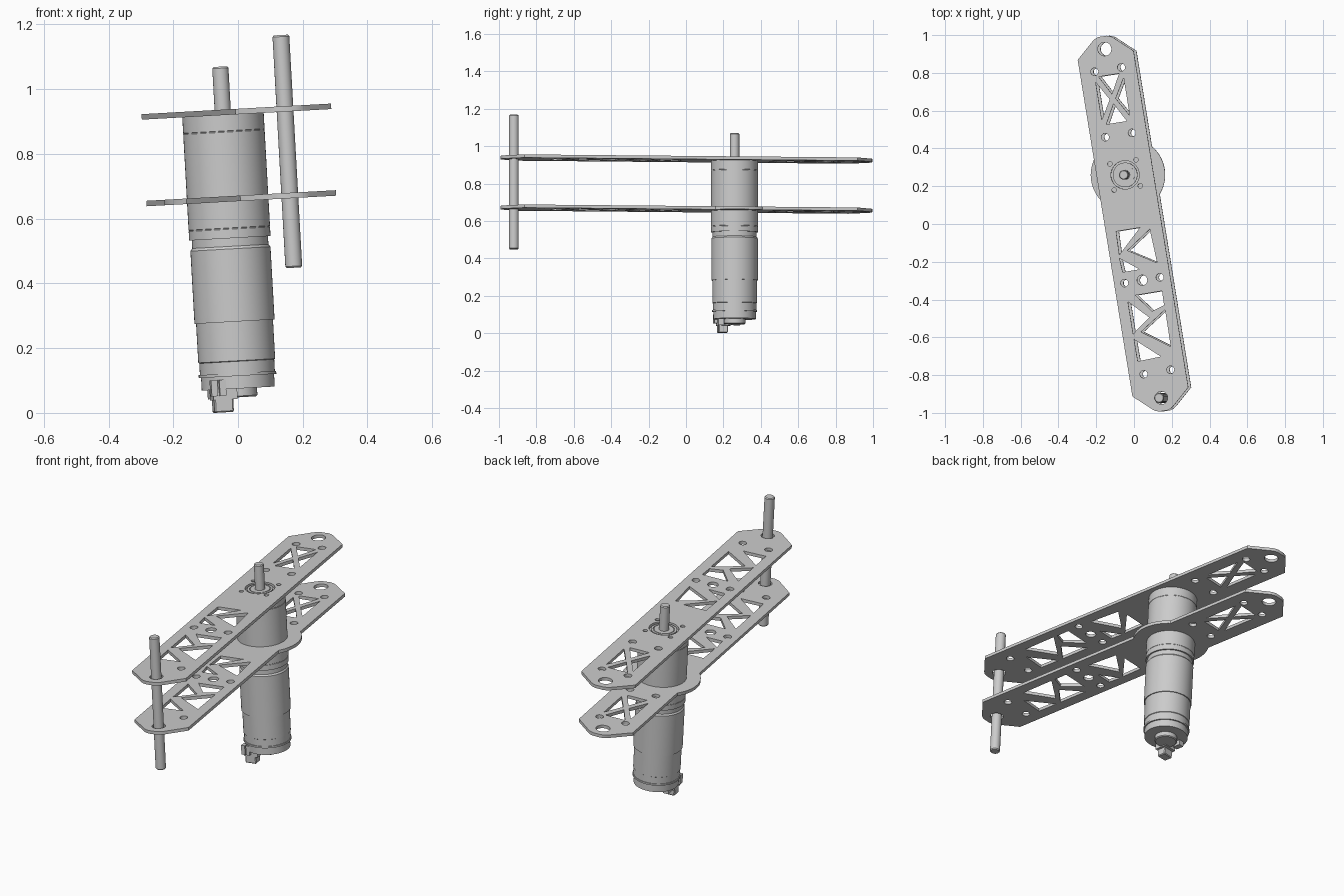
import bpy, bmesh
from math import pi, sin, cos, acos, radians
from mathutils import Matrix, Vector

cube = bpy.data.objects.get("Cube")
if cube:
    bpy.data.objects.remove(cube)

grey = bpy.data.materials.new("machined grey")
grey.use_nodes = True
grey.diffuse_color = (0.6, 0.6, 0.6, 1)
grey.node_tree.nodes["Principled BSDF"].inputs["Base Color"].default_value = grey.diffuse_color

# Whole assembly leans slightly and is turned; local origin is the motor axis
FRAME = (Matrix.Rotation(radians(-3.2), 4, 'Y') @ Matrix.Translation((0.005, 0.26, 0))
         @ Matrix.Rotation(radians(9.25), 4, 'Z'))
ROD_V, EYE_V, MID_V = -1.196, 0.675, -0.2615


def finish(obj, smooth=True):
    obj.data.materials.clear()
    obj.data.materials.append(grey)
    obj.matrix_world = FRAME
    bpy.ops.object.select_all(action='DESELECT')
    obj.select_set(True)
    bpy.context.view_layer.objects.active = obj
    if smooth:
        bpy.ops.object.shade_smooth_by_angle(angle=radians(30))
    return obj


def from_bmesh(name, bm, smooth=True):
    bmesh.ops.recalc_face_normals(bm, faces=bm.faces)
    mesh = bpy.data.meshes.new(name)
    bm.to_mesh(mesh)
    bm.free()
    obj = bpy.data.objects.new(name, mesh)
    bpy.context.collection.objects.link(obj)
    return finish(obj, smooth)


def lathe(name, profile, u=0, v=0, steps=64):
    """Revolve (radius, height) points about a vertical axis at u, v."""
    bm = bmesh.new()
    verts = [bm.verts.new((r, 0, z)) for r, z in profile]
    edges = [bm.edges.new(pair) for pair in zip(verts, verts[1:])]
    bmesh.ops.spin(bm, geom=verts + edges, cent=(0, 0, 0), axis=(0, 0, 1),
                   angle=2 * pi, steps=steps, use_merge=True)
    bmesh.ops.remove_doubles(bm, verts=bm.verts, dist=1e-5)
    bmesh.ops.translate(bm, verts=bm.verts, vec=(u, v, 0))
    return from_bmesh(name, bm)


def block(name, centre, size, bevel=0.0):
    bm = bmesh.new()
    bmesh.ops.create_cube(bm, size=1)
    bmesh.ops.scale(bm, vec=size, verts=bm.verts)
    bmesh.ops.translate(bm, vec=centre, verts=bm.verts)
    if bevel:
        bmesh.ops.bevel(bm, geom=bm.edges[:], offset=bevel, segments=1, affect='EDGES')
    return from_bmesh(name, bm, False)


def circle(u, v, r, n=32):
    return [(u + r * cos(2 * pi * i / n), v + r * sin(2 * pi * i / n)) for i in range(n)]


def outline(bulge=0.0):
    """Bar with clipped, rounded ends and an optional round bulge at the motor."""
    half = 0.15
    end = [(half, 0.641), (0.055, 0.727), (0.042, 0.736), (0.022, 0.743)]
    right = []
    if bulge:
        a = acos(half / bulge)
        right = [(bulge * cos(t), bulge * sin(t))
                 for t in (-a + 2 * a * i / 24 for i in range(25))]
    right = [(u, 2 * MID_V - v) for u, v in reversed(end)] + right + end
    return right + [(-u, v) for u, v in reversed(right)]


# Lightening triangles: an X-braced bay behind the motor, zigzag bays ahead of it
def cross_bay(w, low, high, gap):
    m = (low + high) / 2
    h = high - m
    return [[(-w + gap, m + s * h), (w - gap, m + s * h), (0, m + s * gap * 1.3)] for s in (1, -1)] + \
           [[(s * w, high - gap * 1.3), (s * w, low + gap * 1.3), (s * gap * 0.8, m)] for s in (1, -1)]


TRUSS = cross_bay(0.075, 0.28, 0.535, 0.02) + [
    [(-0.095, -0.288), (0.033, -0.288), (-0.098, -0.413)],
    [(0.083, -0.305), (-0.052, -0.397), (0.093, -0.487)],
    [(-0.1, -0.432), (-0.095, -0.506), (-0.005, -0.506)],
    [(-0.048, -0.638), (0.095, -0.638), (0.093, -0.715), (0.025, -0.735)],
    [(-0.093, -0.665), (0.005, -0.765), (-0.093, -0.838)],
    [(0.095, -0.738), (-0.05, -0.834), (0.093, -0.937)],
    [(-0.093, -0.868), (-0.092, -0.985), (0.033, -0.98)],
]

HOLES = [circle(s * 0.072, v, 0.02) for s in (1, -1) for v in (0.565, 0.214, -1.057)]
HOLES += [circle(s * 0.095, -0.565, 0.02) for s in (1, -1)]
HOLES += [circle(0, -0.565, 0.027), circle(0, ROD_V, 0.034), circle(0, EYE_V, 0.036)]


def plate(name, bottom, loops, thick=0.017):
    curve = bpy.data.curves.new(name, 'CURVE')
    curve.dimensions = '2D'
    curve.fill_mode = 'BOTH'
    curve.extrude = thick / 2
    for loop in loops:
        spline = curve.splines.new('POLY')
        spline.points.add(len(loop) - 1)
        for point, (u, v) in zip(spline.points, loop):
            point.co = (u, v, 0, 1)
        spline.use_cyclic_u = True
    obj = bpy.data.objects.new(name, curve)
    bpy.context.collection.objects.link(obj)
    bpy.ops.object.select_all(action='DESELECT')
    obj.select_set(True)
    bpy.context.view_layer.objects.active = obj
    bpy.ops.object.convert(target='MESH')
    obj = bpy.context.view_layer.objects.active
    obj.name = name
    obj.data.transform(Matrix.Translation((0, 0, bottom + thick / 2)))
    return finish(obj)


# Side plates
screws = [circle(a * 0.07, b * 0.07, 0.012, 20) for a in (1, -1) for b in (1, -1)]
plate("upper_plate", 0.921, [outline()] + TRUSS + HOLES + screws + [circle(0, 0, 0.075, 48)])
plate("lower_plate", 0.653, [outline(0.197)] + TRUSS + HOLES + [circle(0, 0, 0.126, 64)])

# Gearbox with pilot boss, then motor can and end cap
lathe("gearbox", [(0, 0.934), (0.05, 0.934), (0.05, 0.929), (0.054, 0.929), (0.054, 0.934),
                  (0.065, 0.934), (0.065, 0.921), (0.126, 0.921),
                  (0.126, 0.872), (0.125, 0.871), (0.125, 0.869), (0.126, 0.868),
                  (0.126, 0.572), (0.125, 0.571), (0.125, 0.569), (0.126, 0.568),
                  (0.126, 0.54), (0, 0.54)])
lathe("motor_can", [(0, 0.54), (0.118, 0.54), (0.118, 0.515), (0.124, 0.507), (0.124, 0.282),
                    (0.119, 0.282), (0.119, 0.161), (0.116, 0.159), (0.116, 0.123),
                    (0.12, 0.123), (0.12, 0.114), (0.113, 0.114), (0.113, 0.075), (0, 0.075)])
lathe("rear_bearing_boss", [(0, 0.076), (0.058, 0.076), (0.058, 0.052), (0.053, 0.048), (0, 0.048)])

# Output shaft and cross rod with chamfered tips
lathe("output_shaft", [(0, 0.92), (0.025, 0.92), (0.025, 1.066), (0.021, 1.071), (0, 1.071)], steps=32)
lathe("cross_rod", [(0, 0.438), (0.022, 0.438), (0.026, 0.443), (0.026, 1.153),
                    (0.022, 1.158), (0, 1.158)], v=ROD_V, steps=32)

# Terminals under the end cap
block("power_terminal", (-0.06, -0.056, 0.029), (0.06, 0.05, 0.05), 0.004)
block("terminal_base", (-0.055, -0.05, 0.06), (0.075, 0.07, 0.034))
block("side_terminal", (-0.075, 0.02, 0.062), (0.03, 0.045, 0.03))
for i in range(2):
    block("contact_clip_%d" % (i + 1), (-0.09 + i * 0.026, -0.085, 0.08), (0.02, 0.03, 0.05))
